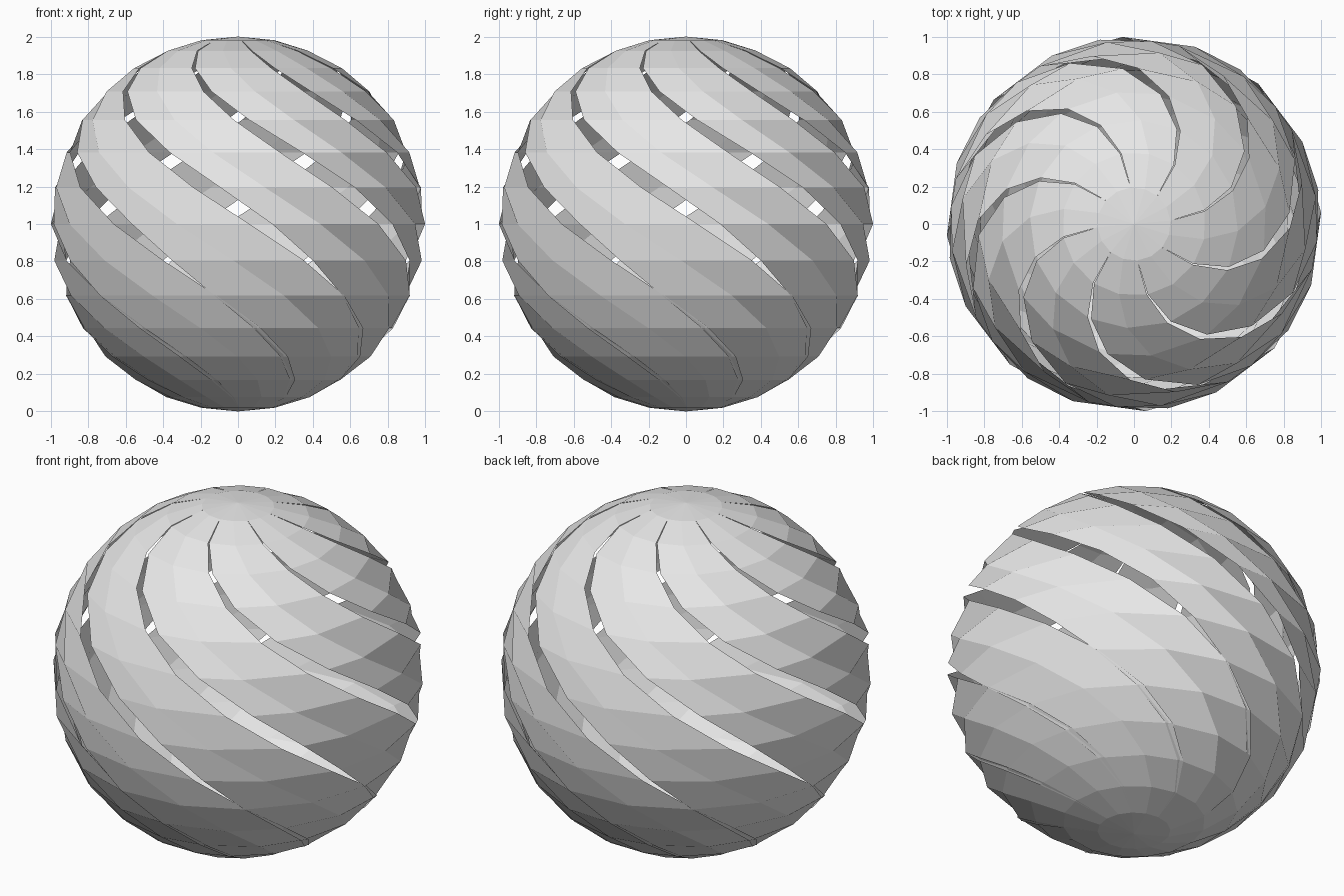
import bpy
import bmesh
from math import sin, cos, pi, radians

cube = bpy.data.objects.get("Cube")
if cube:
    bpy.data.objects.remove(cube)

RINGS = 16
STRIPS = 8
STEP = 360 / STRIPS
START = -86.5          # direction of the first seam at the equator
TWIST = 90             # degrees of twist per unit of height

# Slot width in degrees at each ring, top to bottom (negative overlaps)
SLOT = [0, 0, 0.8, 2, 3.6, 5.6, 7.6, 8.5, 7, 3, -0.7, -2.7, -3.5, -3.5, -2, 0, 0]

grey = bpy.data.materials.new("light_grey")
grey.use_nodes = True
grey.diffuse_color = (0.8, 0.8, 0.8, 1)
grey.node_tree.nodes["Principled BSDF"].inputs["Base Color"].default_value = (0.8, 0.8, 0.8, 1)


def ring_point(ring, degrees):
    """Point on the twisted sphere at a ring and an untwisted angle."""
    lat = pi * ring / RINGS
    a = radians(START + degrees - TWIST * cos(lat))
    return (sin(lat) * cos(a), sin(lat) * sin(a), 1 + cos(lat))


def add_strip(bm, start):
    """One twisted strip, two faces wide, from pole to pole."""
    rows = []
    for ring in range(1, RINGS):
        angles = (start + SLOT[ring], start + STEP / 2, start + STEP)
        rows.append([bm.verts.new(ring_point(ring, a)) for a in angles])
    for upper, lower in zip(rows, rows[1:]):
        for i in range(2):
            bm.faces.new((upper[i], lower[i], lower[i + 1], upper[i + 1]))
    # pole caps
    top = bm.verts.new((0, 0, 2))
    bottom = bm.verts.new((0, 0, 0))
    for i in range(2):
        bm.faces.new((top, rows[0][i], rows[0][i + 1]))
        bm.faces.new((bottom, rows[-1][i + 1], rows[-1][i]))


# Ball of spiral strips
bm = bmesh.new()
for n in range(STRIPS):
    add_strip(bm, n * STEP)
bmesh.ops.remove_doubles(bm, verts=bm.verts, dist=0.0001)
mesh = bpy.data.meshes.new("spiral_ball")
bm.to_mesh(mesh)
bm.free()
mesh.materials.append(grey)
ball = bpy.data.objects.new("spiral_ball", mesh)
bpy.context.collection.objects.link(ball)
